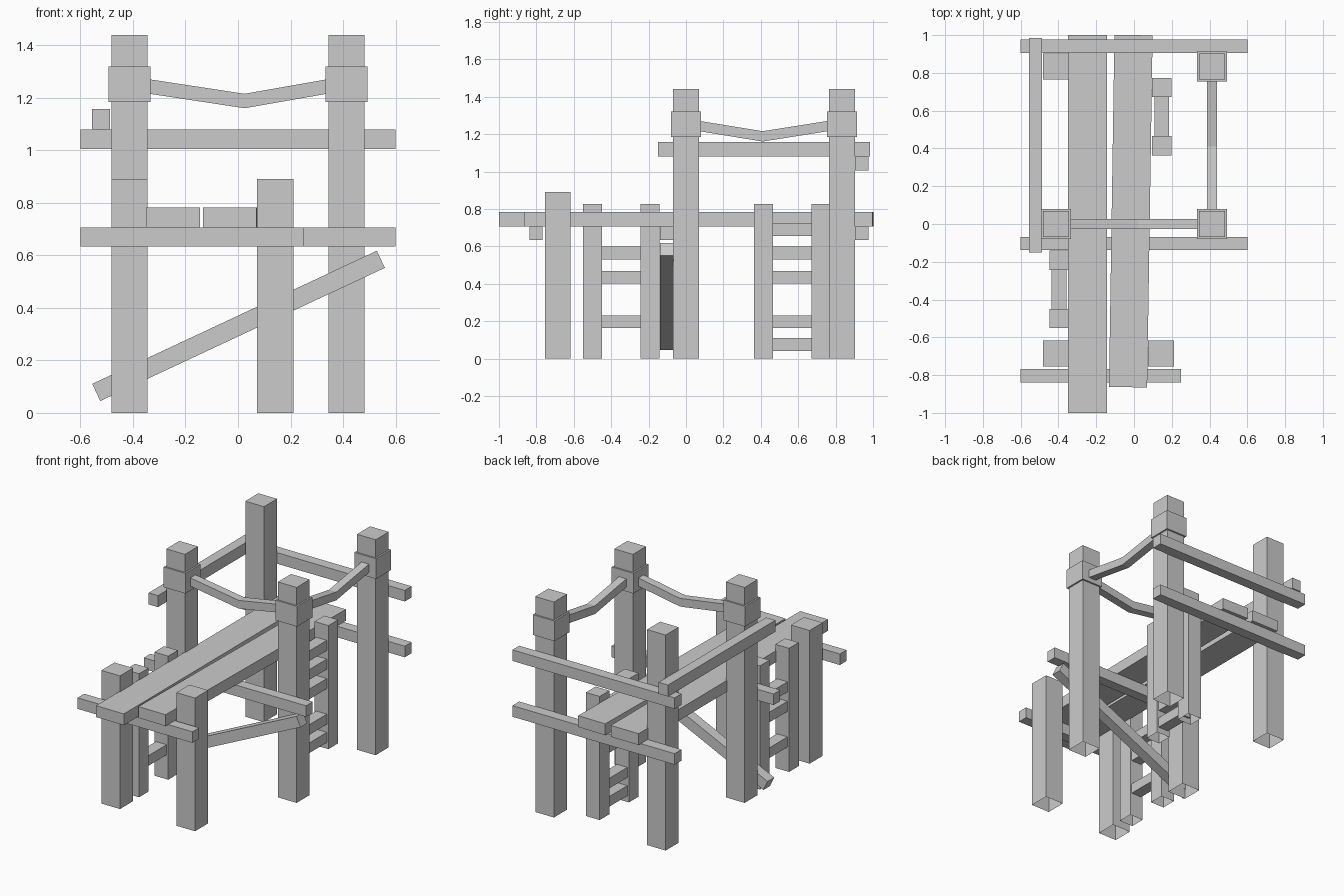
import bpy
import bmesh
import math
from mathutils import Matrix, Vector

cube = bpy.data.objects.get("Cube")
if cube:
    bpy.data.objects.remove(cube, do_unlink=True)

# Single weathered grey material
GREY = (0.6, 0.6, 0.6, 1.0)
wood = bpy.data.materials.new("plain_grey")
wood.use_nodes = True
wood.diffuse_color = GREY
wood.node_tree.nodes["Principled BSDF"].inputs["Base Color"].default_value = GREY


def finish(name, bm):
    bmesh.ops.recalc_face_normals(bm, faces=bm.faces)
    mesh = bpy.data.meshes.new(name)
    bm.to_mesh(mesh)
    bm.free()
    mesh.materials.append(wood)
    obj = bpy.data.objects.new(name, mesh)
    bpy.context.collection.objects.link(obj)
    return obj


def box(name, x, y, z, open_bottom=False):
    """Box from (min, max) ranges, with its origin at the centre."""
    spans = [Vector(r) for r in (x, y, z)]
    size = Vector([s[1] - s[0] for s in spans])
    bm = bmesh.new()
    bmesh.ops.create_cube(bm, size=1, matrix=Matrix.Diagonal(size).to_4x4())
    if open_bottom:
        bm.normal_update()
        bottom = [f for f in bm.faces if f.normal.z < -0.5]
        bmesh.ops.delete(bm, geom=bottom, context="FACES_ONLY")
    obj = finish(name, bm)
    obj.location = [(s[0] + s[1]) / 2 for s in spans]
    return obj


def around(c, half):
    return (c - half, c + half)


def post(name, x, y, half, height):
    return box(name, around(x, half), around(y, half), (0, height), True)


def rope(name, points, half=0.0275):
    """Square rope swept through points, with upright joints."""
    pts = [Vector(p) for p in points]
    run = pts[-1] - pts[0]
    side = Vector((-run.y, run.x, 0)).normalized() * half
    up = Vector((0, 0, half))
    bm = bmesh.new()
    rings = [[bm.verts.new(p + s) for s in (side + up, side - up, -side - up, -side + up)]
             for p in pts]
    for a, b in zip(rings, rings[1:]):
        for i in range(4):
            j = (i + 1) % 4
            bm.faces.new((a[i], a[j], b[j], b[i]))
    bm.faces.new(rings[0])
    bm.faces.new(rings[-1])
    return finish(name, bm)


# Tall mooring posts, three with rope wraps
PX, BACK = 0.413, 0.834
for name, x, y, wrapped in (("front_left", PX, 0, True), ("front_right", -PX, 0, True),
                            ("back_left", PX, BACK, True), ("back_right", -PX, BACK, False)):
    post(name + "_tall_post", x, y, 0.069, 1.44)
    if wrapped:
        box(name + "_rope_wrap", around(x, 0.08), around(y, 0.08), (1.185, 1.32))

# Short posts at the end of the jetty
post("left_short_post", 0.142, -0.686, 0.069, 0.89)
post("right_short_post", -PX, -0.686, 0.069, 0.89)

# Sagging ropes
rope("front_rope", [(-0.35, 0, 1.245), (0.025, 0, 1.188), (0.35, 0, 1.245)])
rope("side_rope", [(PX, 0.06, 1.245), (PX, 0.41, 1.188), (PX, 0.77, 1.245)])

# Cross beams and rails
LOW = (0.633, 0.707)
box("front_beam", (-0.6, 0.25), (-0.838, -0.768), LOW)
box("middle_beam", (-0.6, 0.6), (-0.138, -0.068), LOW)
box("back_beam", (-0.6, 0.6), (0.904, 0.976), LOW)
box("back_rail", (-0.6, 0.6), (0.904, 0.976), (1.006, 1.08))
box("side_rail", (-0.556, -0.487), (-0.15, 0.984), (1.08, 1.157))

# Diagonal brace
start, end = Vector((-0.54, -0.103, 0.078)), Vector((0.544, -0.103, 0.585))
run = end - start
brace = box("diagonal_brace", around(0, run.length / 2), around(0, 0.035), around(0, 0.036))
brace.location = (start + end) / 2
brace.rotation_euler.y = -math.atan2(run.z, run.x)

# Deck planks, one slightly askew
DECK = (0.707, 0.783)
box("long_plank", (-0.35, -0.144), (-1, 1), DECK)
askew = box("askew_plank", around(-0.017, 0.101), around(0.068, 0.932), DECK)
askew.rotation_euler.z = -0.0155

# Ladders with missing rungs
LADDERS = (("left", 0.147, 0.414, 0.723, (0.075, 0.197, 0.435, 0.565, 0.69)),
           ("right", -0.397, -0.5, -0.192, (0.197, 0.435, 0.565)))
for name, x, y0, y1, rungs in LADDERS:
    post(name + "_ladder_front_upright", x, y0, 0.051, 0.826)
    post(name + "_ladder_back_upright", x, y1, 0.051, 0.826)
    for i, z in enumerate(rungs):
        box(f"{name}_ladder_rung_{i + 1}", around(x, 0.039), (y0 + 0.04, y1 - 0.04),
            around(z, 0.034))
